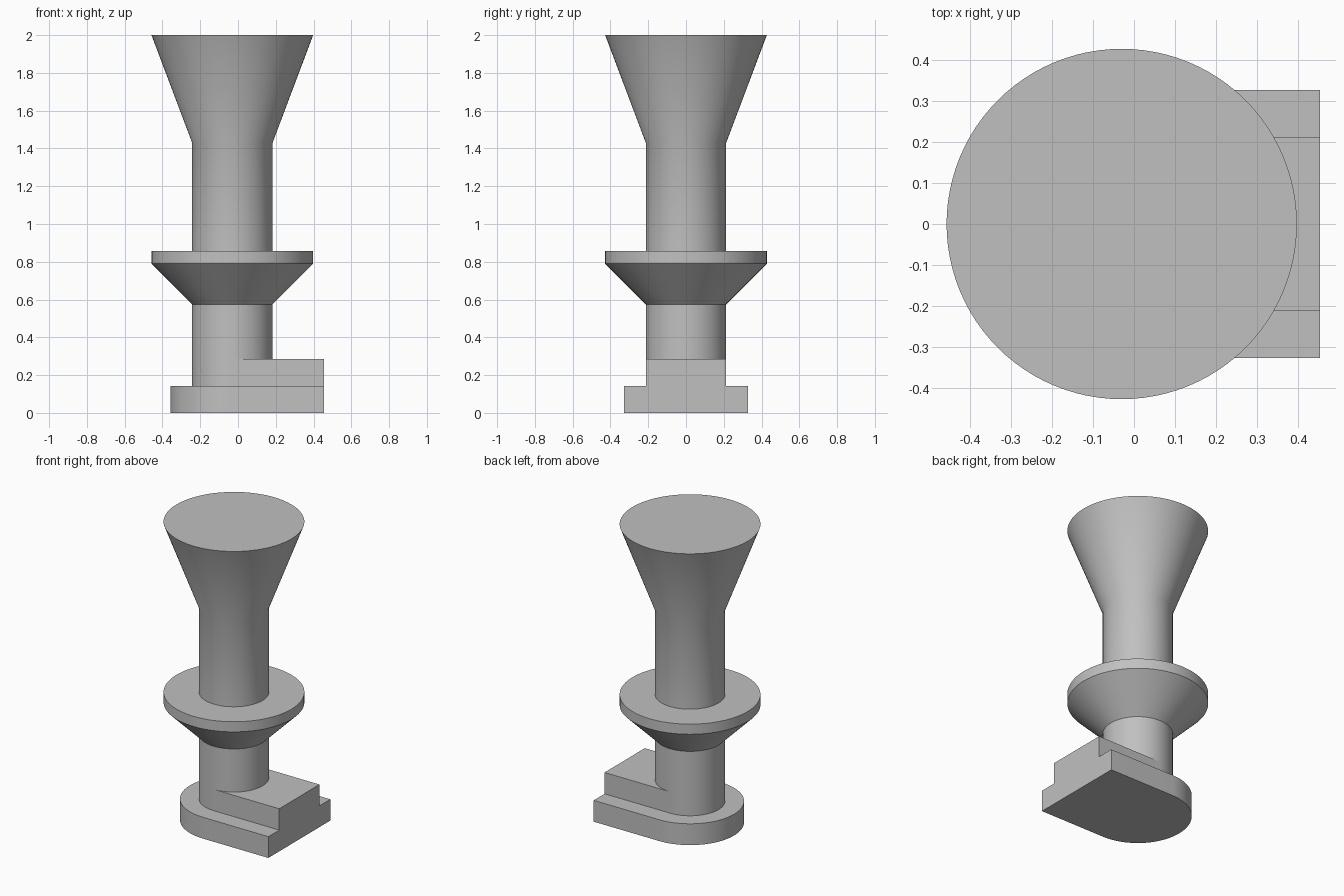
import bpy
import bmesh
from math import cos, sin, pi

cube = bpy.data.objects.get("Cube")
if cube:
    bpy.data.objects.remove(cube, do_unlink=True)

AXIS_X = -0.03      # shared centre line of the round parts
END_X = 0.455       # flat end of the foot
SEGMENTS = 96
FOOT_R, STEM_R, RIM_R = 0.328, 0.213, 0.428
FOOT_TOP, KEY_TOP = 0.143, 0.286

grey = bpy.data.materials.new("plain grey")
grey.use_nodes = True
colour = (0.53, 0.53, 0.53, 1)
grey.diffuse_color = colour
grey.node_tree.nodes["Principled BSDF"].inputs["Base Color"].default_value = colour


def finish(name, bm):
    bmesh.ops.recalc_face_normals(bm, faces=bm.faces)
    mesh = bpy.data.meshes.new(name)
    bm.to_mesh(mesh)
    bm.free()
    mesh.materials.append(grey)
    obj = bpy.data.objects.new(name, mesh)
    bpy.context.collection.objects.link(obj)
    bpy.ops.object.select_all(action='DESELECT')
    obj.select_set(True)
    bpy.context.view_layer.objects.active = obj
    bpy.ops.object.shade_smooth_by_angle()
    return obj


def lathe(name, profile):
    """Revolve (radius, z) points about the axis and cap both ends."""
    bm = bmesh.new()
    rings = []
    for r, z in profile:
        angles = [2 * pi * i / SEGMENTS for i in range(SEGMENTS)]
        rings.append([bm.verts.new((AXIS_X + r * cos(a), r * sin(a), z)) for a in angles])
    for low, high in zip(rings, rings[1:]):
        for i in range(SEGMENTS):
            j = (i + 1) % SEGMENTS
            bm.faces.new((low[i], low[j], high[j], high[i]))
    bm.faces.new(rings[0][::-1])
    bm.faces.new(rings[-1])
    return finish(name, bm)


def slab(name, outline, bottom, top):
    """Extrude a flat outline upwards."""
    bm = bmesh.new()
    face = bm.faces.new([bm.verts.new((x, y, bottom)) for x, y in outline])
    new = bmesh.ops.extrude_face_region(bm, geom=[face])["geom"]
    verts = [v for v in new if isinstance(v, bmesh.types.BMVert)]
    bmesh.ops.translate(bm, vec=(0, 0, top - bottom), verts=verts)
    return finish(name, bm)


# Foot: square at one end, half round at the other
half = SEGMENTS // 2
arc = [pi / 2 + pi * i / half for i in range(half + 1)]
outline = [(AXIS_X + FOOT_R * cos(a), FOOT_R * sin(a)) for a in arc]
slab("foot", outline + [(END_X, -FOOT_R), (END_X, FOOT_R)], 0, FOOT_TOP)

# Raised key running from the stem to the flat end
slab("foot_key", [(AXIS_X, -STEM_R), (END_X, -STEM_R), (END_X, STEM_R), (AXIS_X, STEM_R)],
     FOOT_TOP, KEY_TOP)

# Stem with a conical collar and a flared head
lathe("stem", [
    (STEM_R, FOOT_TOP), (STEM_R, 0.575),
    (RIM_R, 0.79), (RIM_R, 0.858),
    (STEM_R, 0.858), (STEM_R, 1.43),
    (RIM_R, 2.0),
])
